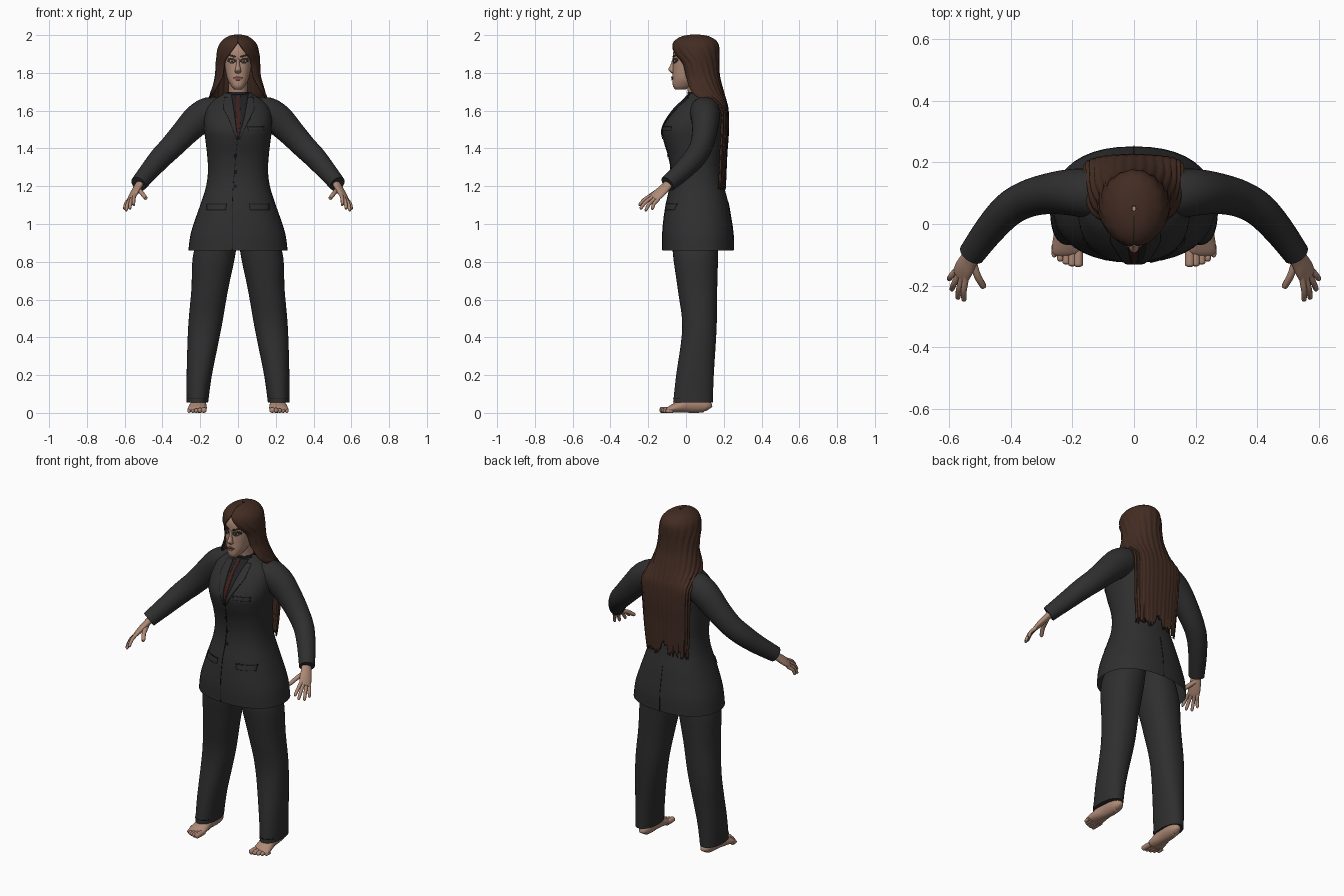
import bpy, bmesh, math, random
from mathutils import Vector

random.seed(4)
if "Cube" in bpy.data.objects:
    bpy.data.objects.remove(bpy.data.objects["Cube"])


def material(name, *rgb):
    m = bpy.data.materials.new(name)
    m.use_nodes = True
    m.diffuse_color = (*rgb, 1)
    m.node_tree.nodes["Principled BSDF"].inputs["Base Color"].default_value = (*rgb, 1)
    return m


SUIT = material("charcoal suit", .028, .028, .029)
SEAM = material("dark seam", .010, .010, .011)
SHIRT = material("black shirt", .015, .015, .018)
TIE = material("dark red tie", .045, .014, .011)
HAIR = material("brown hair", .055, .025, .016)
SKIN = material("skin", .42, .25, .18)
LIPS = material("lips", .24, .10, .085)
SHADOW = material("eye makeup", .035, .022, .018)
WHITE = material("eye white", .55, .50, .46)


def spline(keys, n=6):
    """Smooth interpolation through rows of numbers."""
    out = []
    for i in range(len(keys) - 1):
        a, b, c, d = (keys[max(0, min(len(keys) - 1, i + k))] for k in (-1, 0, 1, 2))
        for s in range(n):
            t = s / n
            out.append([q + .5 * t * (r - p + t * (2*p - 5*q + 4*r - w + t * (3*(q - r) + w - p)))
                        for p, q, r, w in zip(a, b, c, d)])
    return out + [list(keys[-1])]


def skin_rings(name, rings, mat, cap=True, closed=True, mirror=False, thick=0):
    """Joins rows of points into a smooth surface."""
    bm = bmesh.new()
    rows = [[bm.verts.new(p) for p in r] for r in rings]
    n = len(rows[0])
    for a, b in zip(rows, rows[1:]):
        for i in range(n if closed else n - 1):
            j = (i + 1) % n
            bm.faces.new((a[i], a[j], b[j], b[i]))
    if cap:
        bm.faces.new(rows[0])
        bm.faces.new(rows[-1])
    bmesh.ops.recalc_face_normals(bm, faces=bm.faces)
    me = bpy.data.meshes.new(name)
    bm.to_mesh(me)
    bm.free()
    me.materials.append(mat)
    ob = bpy.data.objects.new(name, me)
    bpy.context.collection.objects.link(ob)
    if thick:
        mod = ob.modifiers.new("thickness", "SOLIDIFY")
        mod.thickness, mod.offset = thick, 0
    if mirror:
        ob.modifiers.new("mirror", "MIRROR")
    bpy.ops.object.select_all(action="DESELECT")
    ob.select_set(True)
    bpy.context.view_layer.objects.active = ob
    bpy.ops.object.shade_smooth_by_angle(angle=math.radians(50))
    return ob


def power(v, e):
    return math.copysign(abs(v) ** e, v)


def body(name, keys, mat, p=2.3, sides=40, **kw):
    """Upright loft; keys are z, centre x, half width, front y, back y."""
    rings = []
    for z, cx, rx, f, b in spline(keys):
        angles = [2 * math.pi * i / sides for i in range(sides)]
        rings.append([(cx + rx * power(math.cos(a), 2 / p),
                       (f + b) / 2 + (b - f) / 2 * power(math.sin(a), 2 / p), z) for a in angles])
    return skin_rings(name, rings, mat, **kw)


def tube(name, keys, mat, hint=(0, 0, 1), sides=20, **kw):
    """Loft along a path; keys are x, y, z, radius along hint, other radius."""
    pts = spline(keys, 4)
    rings = []
    for i, (x, y, z, ra, rb) in enumerate(pts):
        t = (Vector(pts[min(i + 1, len(pts) - 1)][:3]) - Vector(pts[max(i - 1, 0)][:3])).normalized()
        u = Vector(hint)
        u = (u - t * u.dot(t)).normalized()
        v = t.cross(u)
        rings.append([Vector((x, y, z)) + u * ra * math.cos(a) + v * rb * math.sin(a)
                      for a in (2 * math.pi * k / sides for k in range(sides))])
    return skin_rings(name, rings, mat, **kw)


def surface_y(keys, x, z, p, back):
    rows = spline(keys)
    for a, b in zip(rows, rows[1:]):
        if a[0] <= z <= b[0]:
            break
    t = max(0, min(1, (z - a[0]) / (b[0] - a[0])))
    _, cx, rx, f, k = (m + t * (n - m) for m, n in zip(a, b))
    h = (1 - min(.999, abs(x - cx) / rx) ** p) ** (1 / p) * (k - f) / 2
    return (f + k) / 2 + (h if back else -h)


def strip(name, keys, rows, mat, off=.003, p=2.3, back=False, mirror=False, cols=8):
    """Thin plate that follows a lofted surface; rows are z, left x, right x."""
    rings = []
    for z, a, b in spline(rows):
        xs = [a + (b - a) * i / cols for i in range(cols + 1)]
        rings.append([(x, surface_y(keys, x, z, p, back) + (off if back else -off), z) for x in xs])
    return skin_rings(name, rings, mat, cap=False, closed=False, mirror=mirror, thick=.003)


# Jacket
jacket = [(.86, 0, .263, -.125, .252), (.95, 0, .25, -.125, .25), (1.05, 0, .218, -.115, .235),
          (1.12, 0, .193, -.103, .222), (1.2, 0, .169, -.085, .202), (1.28, 0, .159, -.08, .19),
          (1.36, 0, .163, -.092, .19), (1.44, 0, .172, -.117, .193), (1.5, 0, .18, -.125, .197),
          (1.56, 0, .18, -.098, .2), (1.62, 0, .165, -.052, .193), (1.66, 0, .125, -.008, .165),
          (1.69, 0, .07, .015, .115)]
body("jacket", jacket, SUIT, cap=False)
strip("shirt_front", jacket, [(1.45, -.002, .002), (1.56, -.016, .032), (1.685, -.035, .055)], SHIRT, .002)
strip("tie", jacket, [(1.46, -.001, .004), (1.56, -.012, .014), (1.65, -.010, .010), (1.68, -.016, .016)], TIE, .005)
strip("left_lapel", jacket, [(1.45, .002, .008), (1.56, .032, .062), (1.61, .042, .085), (1.67, .053, .08)], SUIT, .005)
strip("right_lapel", jacket, [(1.45, -.008, -.002), (1.56, -.05, -.016), (1.61, -.075, -.023), (1.67, -.07, -.033)], SUIT, .005)
strip("left_lapel_edge", jacket, [(1.45, .008, .010), (1.56, .062, .065), (1.61, .085, .088)], SEAM)
strip("right_lapel_edge", jacket, [(1.45, -.010, -.008), (1.56, -.053, -.05), (1.61, -.078, -.075)], SEAM)
strip("front_opening", jacket, [(.862, -.032, -.028), (1.15, -.03, -.027), (1.45, -.004, -.001)], SEAM, .001)
strip("back_vent", jacket, [(.862, -.002, .002), (1.12, -.001, .001)], SEAM, .001, back=True)
strip("hip_pocket_flap", jacket, [(1.075, .065, .165), (1.105, .06, .165)], SUIT, .004, mirror=True)
strip("hip_pocket_seam", jacket, [(1.103, .06, .167), (1.109, .06, .167)], SEAM, .005, mirror=True)
strip("breast_pocket", jacket, [(1.495, .055, .14), (1.515, .05, .14)], SUIT, .004)
strip("breast_pocket_seam", jacket, [(1.515, .05, .14), (1.519, .05, .14)], SEAM, .004)
for i, z in enumerate((1.2, 1.275, 1.36)):
    strip(f"button_{i + 1}", jacket, [(z - .009, -.015, -.011), (z, -.022, -.004), (z + .009, -.015, -.011)], SEAM, .006)
body("shirt_collar", [(1.64, 0, .075, -.005, .13), (1.675, 0, .062, .008, .118), (1.7, 0, .055, .008, .112)], SHIRT)
body("jacket_collar", [(1.65, 0, .118, .02, .16), (1.68, 0, .085, .03, .135), (1.7, 0, .07, .045, .125)], SUIT, cap=False)

# Sleeves
tube("sleeve", [(.08, .095, 1.6, .07, .075), (.15, .1, 1.59, .082, .08), (.21, .103, 1.555, .082, .075),
                (.28, .098, 1.485, .072, .066), (.35, .08, 1.41, .064, .06), (.41, .045, 1.35, .06, .056),
                (.47, -.02, 1.28, .052, .05), (.527, -.097, 1.212, .044, .043)], SUIT, sides=28, mirror=True)

# Hands
across = (.04, .025, -.03)
tube("palm", [(.51, -.075, 1.23, .025, .02), (.535, -.115, 1.188, .031, .018), (.552, -.145, 1.16, .035, .016),
              (.564, -.17, 1.138, .032, .011), (.567, -.175, 1.134, .02, .006)], SKIN, across, mirror=True)
fingers = {"index": ((.546, -.175, 1.155), (.553, -.25, 1.1)), "middle": ((.558, -.176, 1.143), (.573, -.243, 1.08)),
           "ring": ((.57, -.167, 1.132), (.593, -.215, 1.07)), "little": ((.58, -.153, 1.124), (.602, -.18, 1.078)),
           "thumb": ((.525, -.12, 1.18), (.487, -.208, 1.135))}
for label, ends in fingers.items():
    a, b = map(Vector, ends)
    bend = (a + b) / 2 + Vector((.003, -.003, .006))
    r = .012 if label == "thumb" else .0095
    tube(label + "_finger", [(*p, k * r, k * r) for p, k in
         ((a - (b - a) * .2, 1.1), (a, 1.1), (bend, 1), (a.lerp(b, .93), .85), (b, .3))], SKIN, across, 10, mirror=True)

# Trousers
trousers = [(z, (a + b) / 2, (b - a) / 2, f, k) for z, a, b, f, k in
            [(.055, .158, .272, -.068, .142), (.2, .138, .272, -.052, .147), (.45, .088, .264, -.02, .162),
             (.65, .053, .247, -.043, .165), (.85, .012, .235, -.07, .17), (1, .0, .17, -.07, .17)]]
body("trouser_leg", trousers, SUIT, p=2.2, mirror=True)
strip("trouser_hem_seam", trousers, [(.075, .17, .26), (.079, .17, .26)], SEAM, .001, 2.2, mirror=True)

# Feet
tube("foot", [(x, y, h / 2, w, h / 2) for y, x, w, h in
              [(.122, .205, .015, .04), (.11, .205, .03, .065), (.07, .206, .038, .09), (.01, .209, .04, .09),
               (-.04, .213, .048, .062), (-.085, .217, .05, .036), (-.1, .217, .044, .02)]], SKIN, (1, 0, 0), mirror=True)
for i in range(5):
    x, tip, r = .181 + .0195 * i, -.14 + .002 * i * i, .0155 - .0016 * i
    tube(f"toe_{i + 1}", [(x, -.07, r, r, r), (x, tip + .012, r, r, r), (x, tip + .003, r, r * .7, r * .7),
                          (x, tip, r, r * .25, r * .25)], SKIN, (1, 0, 0), 12, mirror=True)

# Head and neck
head = [(1.713, 0, .02, -.058, .0), (1.73, 0, .036, -.069, .03), (1.765, 0, .055, -.071, .07),
        (1.81, 0, .066, -.07, .11), (1.865, 0, .073, -.068, .125), (1.92, 0, .074, -.066, .125),
        (1.955, 0, .062, -.045, .11), (1.975, 0, .03, .0, .08)]
body("head", head, SKIN)
tube("neck", [(0, .065, 1.62, .054, .054), (0, .06, 1.7, .05, .05), (0, .045, 1.78, .05, .05)], SKIN, (1, 0, 0))
body("nose", [(1.797, 0, .008, -.074, -.06), (1.806, 0, .017, -.084, -.055), (1.818, 0, .015, -.094, -.055),
              (1.845, 0, .009, -.081, -.055), (1.878, 0, .007, -.071, -.055)], SKIN, p=2, sides=16)
strip("eye_shadow", head, [(1.85, .026, .036), (1.861, .012, .053), (1.872, .015, .055), (1.878, .024, .048)], SHADOW, .001, mirror=True)
strip("eye", head, [(1.856, .028, .034), (1.862, .02, .044), (1.868, .027, .037)], WHITE, .003, mirror=True)
strip("iris", head, [(1.857, .029, .034), (1.862, .026, .037), (1.868, .029, .034)], SHADOW, .005, mirror=True)
strip("eyebrow", head, [(1.882, .01, .022), (1.888, .014, .042), (1.894, .03, .057), (1.897, .044, .05)], SHADOW, .002, mirror=True)
strip("lips", head, [(1.761, -.01, .01), (1.768, -.02, .02), (1.774, -.026, .026), (1.783, -.008, .008)], LIPS, .004)
strip("mouth_line", head, [(1.773, -.025, .025), (1.775, -.025, .025)], SHADOW, .006)

# Long hair: z, half width, centre y, depth, half angle round the back, squareness
hair = [(2, .006, .05, .008, 3.14, 1), (1.994, .04, .05, .055, 3.14, 1), (1.983, .063, .05, .086, 3.14, 1),
        (1.965, .085, .05, .11, 3.14, 1), (1.94, .1, .05, .121, 2.95, 1), (1.9, .109, .05, .122, 2.6, 1),
        (1.85, .114, .053, .117, 2.2, 1), (1.78, .12, .06, .115, 2.05, .9), (1.7, .14, .075, .12, 1.85, .75),
        (1.65, .153, .11, .1, 1.6, .6), (1.6, .16, .165, .056, 1.47, .5), (1.5, .155, .165, .058, 1.45, .5),
        (1.38, .15, .162, .053, 1.45, .5), (1.28, .143, .158, .053, 1.45, .5), (1.2, .135, .155, .052, 1.45, .5)]
cols = 72
ragged = [.05 * math.exp(-((i - cols / 2) / 4) ** 2) + random.uniform(-.025, .03) for i in range(cols + 1)]
rows = []
for z, rx, cy, ry, a, e in spline(hair, 5):
    row = []
    for i in range(cols + 1):
        s = 2 * i / cols - 1
        strand = 1 + .02 * math.sin(i * 1.3) * min(1, (2 - z) * 8)
        tuck = 1 - .25 * abs(s) ** 8 * min(1, max(0, (z - 1.68) * 10))
        drop = ragged[i] * max(0, (1.4 - z) / .2)
        row.append((rx * math.sin(a * s) * tuck * strand, cy + ry * power(math.cos(a * s), e) * strand, z + drop))
    rows.append(row)
skin_rings("long_hair", rows, HAIR, cap=False, closed=False, thick=.008)
